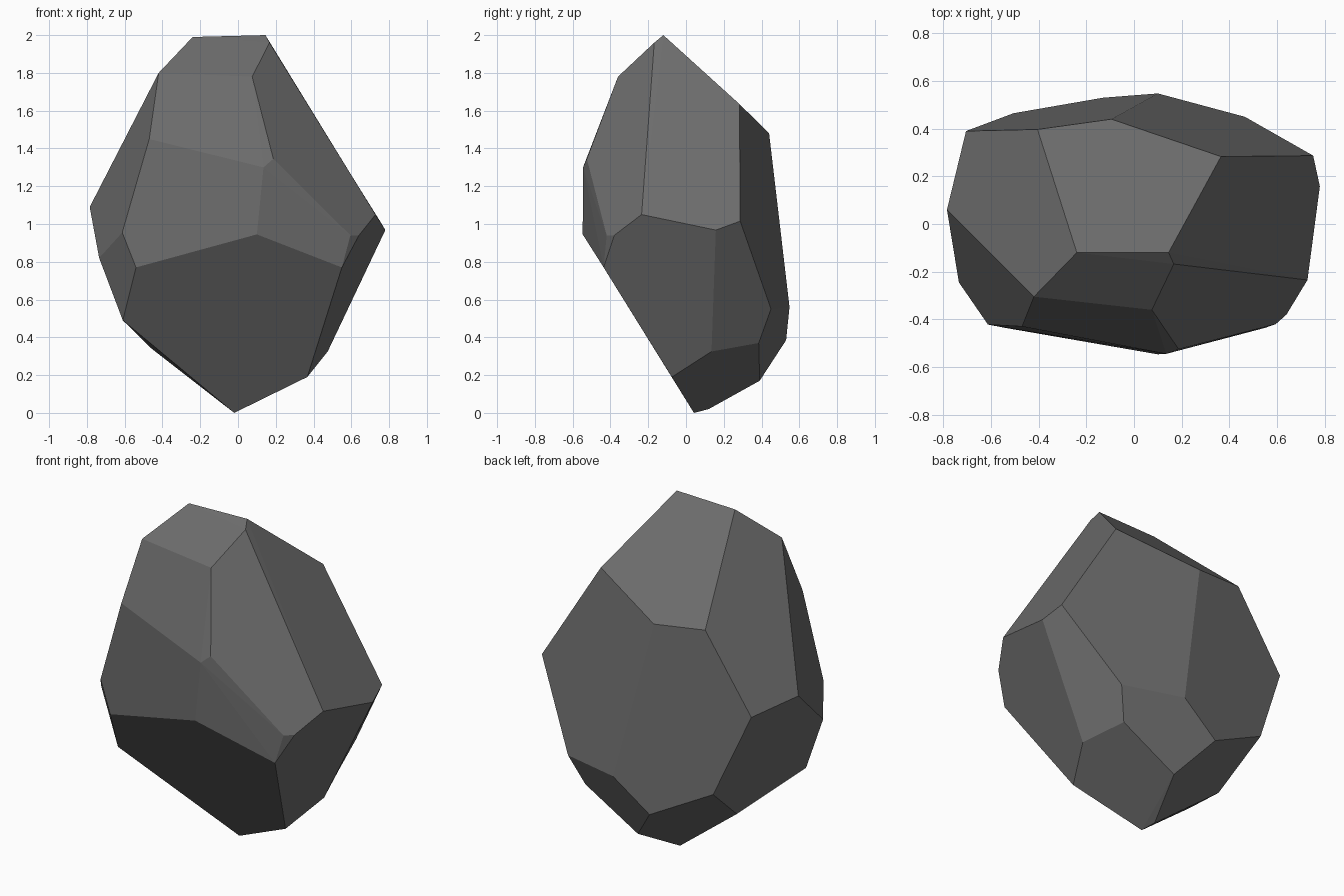
import bpy, bmesh, math

# Corner points of the faceted rock, grouped by height band
crown = [(-.24, -.12, 1.99), (.145, -.12, 2.0), (.167, -.168, 1.96),
         (-.42, -.305, 1.80), (.075, -.36, 1.78)]
shoulder = [(-.47, -.43, 1.45), (.187, -.525, 1.345), (.135, -.545, 1.30),
            (.365, .283, 1.635), (-.095, .44, 1.48), (-.405, .397, 1.51)]
waist = [(.10, -.547, .945), (-.785, .06, 1.09), (-.735, -.245, .82),
         (-.613, -.422, .955), (-.54, -.436, .77), (.55, -.436, .77),
         (.595, -.42, .94), (.64, -.38, .94), (.728, -.235, 1.05),
         (.78, .158, .968), (.752, .287, 1.015), (-.705, .39, 1.066)]
base = [(-.61, -.262, .49), (-.455, .17, .338), (-.505, .465, .58),
        (.465, .45, .55), (.10, .548, .56), (-.13, .53, .385),
        (.395, .385, .37), (.475, .135, .325), (.367, -.075, .19),
        (.045, .39, .17), (-.045, .12, .02), (-.02, .042, 0)]

# Wrap the points in a convex hull and merge coplanar triangles into facets
bm = bmesh.new()
for p in crown + shoulder + waist + base:
    bm.verts.new(p)
hull = bmesh.ops.convex_hull(bm, input=bm.verts)
loose = [v for v in bm.verts if not v.link_faces]
bmesh.ops.delete(bm, geom=loose, context='VERTS')
bmesh.ops.dissolve_limit(bm, angle_limit=math.radians(3),
                         verts=bm.verts, edges=bm.edges)
bmesh.ops.recalc_face_normals(bm, faces=bm.faces)

mesh = bpy.data.meshes.new("rock")
bm.to_mesh(mesh)
bm.free()

# Single grey stone colour
stone = bpy.data.materials.new("grey stone")
stone.diffuse_color = (.15, .15, .15, 1)
mesh.materials.append(stone)

rock = bpy.data.objects.new("rock", mesh)
bpy.context.collection.objects.link(rock)
